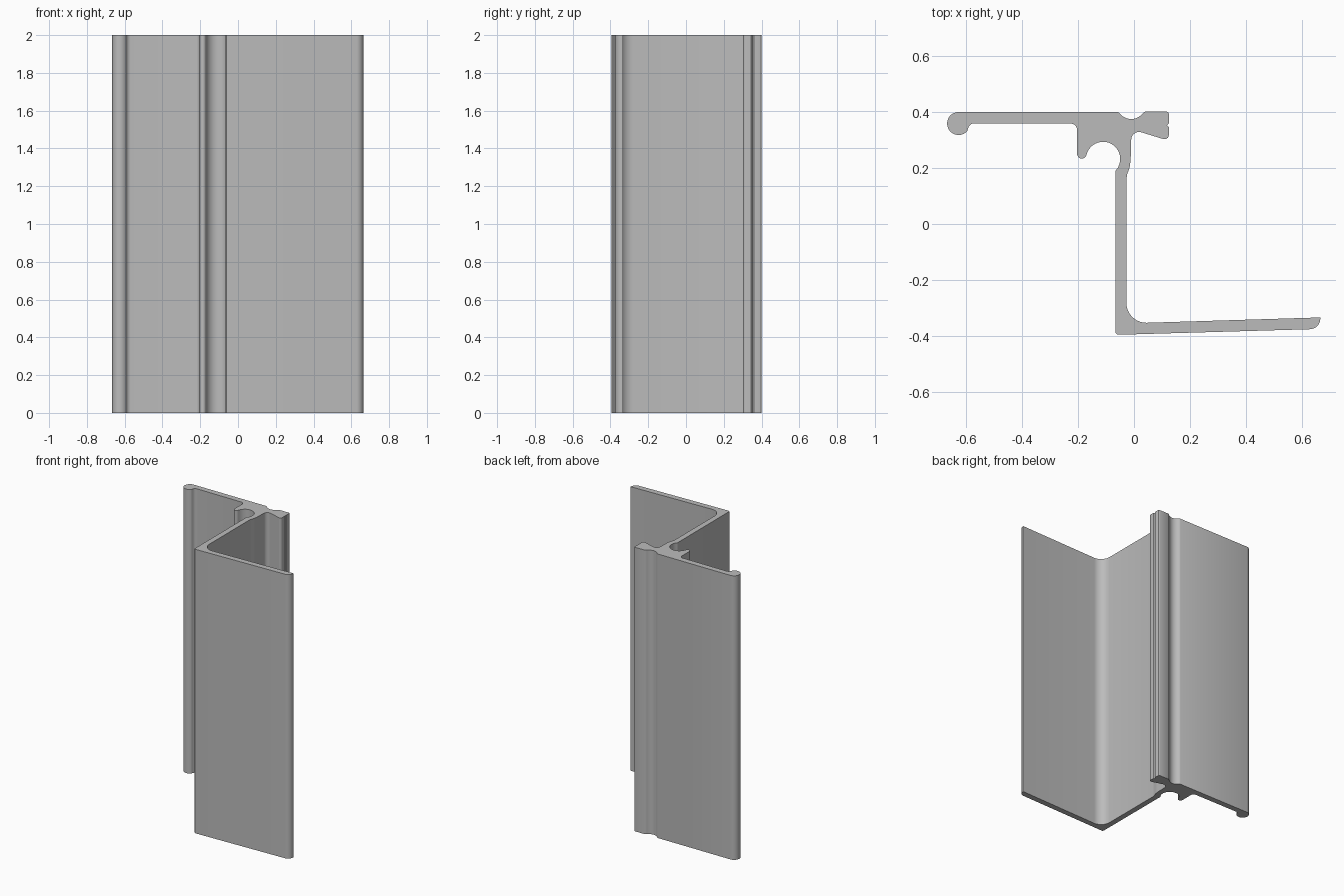
import bpy
import bmesh
from math import cos, sin, radians

cube = bpy.data.objects.get("Cube")
if cube:
    bpy.data.objects.remove(cube, do_unlink=True)

HEIGHT = 2.0


def arc(cx, cy, r, start, end, steps=8):
    """Points along a circular arc, angles in degrees."""
    angles = [radians(start + (end - start) * i / steps) for i in range(steps + 1)]
    return [(cx + r * cos(a), cy + r * sin(a)) for a in angles]


# Front flange: underside, rounded tip, upper side, inner corner fillet
outline = [(-0.066, -0.387), (-0.06, -0.394), (-0.03, -0.394)]
outline += arc(0.626, -0.337, 0.038, -88, 0)
outline += [(0.664, -0.333)]
outline += arc(0.044, -0.281, 0.071, 270, 180, 10)

# Web rising to the hooked lip on the inner side
outline += [(-0.027, 0.16), (-0.024, 0.178), (-0.016, 0.2), (-0.012, 0.225)]
outline += arc(0.018, 0.3, 0.028, 180, 75)
outline += arc(0.109, 0.317, 0.015, 250, 360, 6)

# Small notch in the lip's edge, then its back corner
outline += [(0.124, 0.345), (0.117, 0.352), (0.124, 0.359)]
outline += arc(0.118, 0.394, 0.006, 0, 90, 3)

# Shallow groove in the back face
outline += [(0.04, 0.4), (0.034, 0.397)]
outline += arc(-0.01, 0.426, 0.052, -36, -144, 10)
outline += [(-0.054, 0.397), (-0.06, 0.4)]

# Back flange with a round bead on its free edge
outline += arc(-0.625, 0.358, 0.041, 90, 318, 18)
outline += arc(-0.567, 0.332, 0.027, 145, 90, 5)
outline += arc(-0.226, 0.335, 0.023, 90, 0, 6)

# Screw channel: rounded finger and open circular bore
outline += arc(-0.186, 0.25, 0.017, 180, 350)
outline += arc(-0.11, 0.232, 0.061, 162, -43, 18)
outline += [(-0.066, 0.184)]

# One flat metal colour
metal = bpy.data.materials.new("grey_metal")
metal.use_nodes = True
colour = (0.5, 0.5, 0.5, 1.0)
metal.diffuse_color = colour
metal.node_tree.nodes["Principled BSDF"].inputs["Base Color"].default_value = colour

# Extrude the section to full height
bm = bmesh.new()
section = bm.faces.new([bm.verts.new((x, y, 0)) for x, y in outline])
swept = bmesh.ops.extrude_face_region(bm, geom=[section], use_keep_orig=True)
top = [v for v in swept["geom"] if isinstance(v, bmesh.types.BMVert)]
bmesh.ops.translate(bm, verts=top, vec=(0, 0, HEIGHT))
bmesh.ops.recalc_face_normals(bm, faces=bm.faces)
mesh = bpy.data.meshes.new("extruded_profile")
bm.to_mesh(mesh)
bm.free()
mesh.materials.append(metal)

profile = bpy.data.objects.new("extruded_profile", mesh)
bpy.context.collection.objects.link(profile)
bpy.context.view_layer.objects.active = profile
profile.select_set(True)
bpy.ops.object.shade_smooth_by_angle(angle=radians(30))
